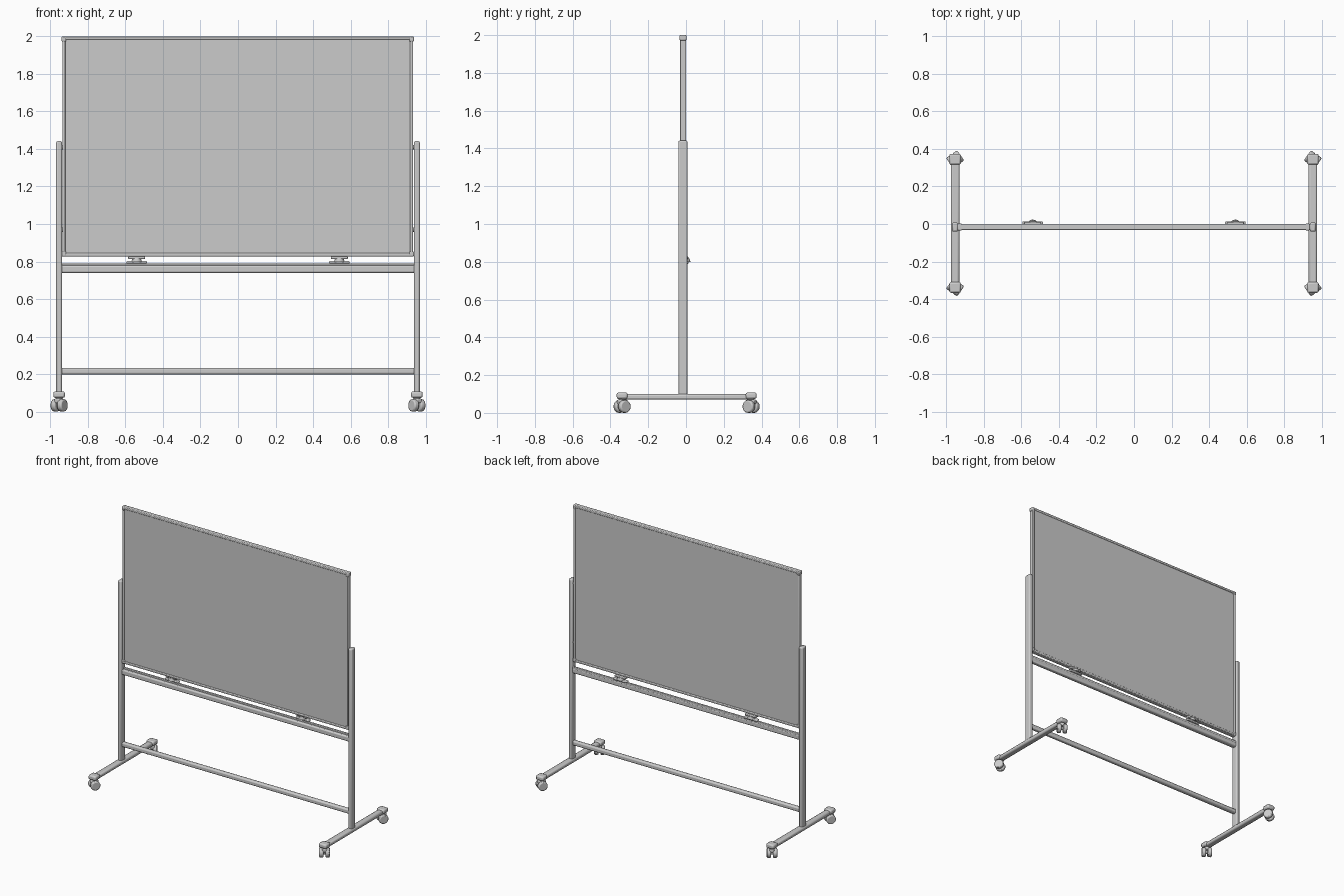
import bpy
import math
from mathutils import Matrix, Vector

cube = bpy.data.objects.get("Cube")
if cube:
    bpy.data.objects.remove(cube, do_unlink=True)

grey = bpy.data.materials.new("light_grey")
grey.use_nodes = True
grey.diffuse_color = (0.6, 0.6, 0.6, 1)
grey.node_tree.nodes["Principled BSDF"].inputs["Base Color"].default_value = (0.6, 0.6, 0.6, 1)

YC = -0.016  # centre plane of the board and posts


def finish(name, bevel=0.0, segments=2):
    ob = bpy.context.object
    ob.name = name
    ob.data.materials.append(grey)
    bpy.ops.object.transform_apply(location=False, rotation=True, scale=True)
    if bevel:
        mod = ob.modifiers.new("Rounding", "BEVEL")
        mod.width = bevel
        mod.segments = segments
    bpy.ops.object.shade_smooth_by_angle(angle=math.radians(35))
    return ob


def box(name, x, y, z, bevel=0.0, turn=0.0):
    """Box from (min, max) ranges on each axis."""
    spans = (x, y, z)
    bpy.ops.mesh.primitive_cube_add(size=1, location=[sum(s) / 2 for s in spans], rotation=(0, 0, turn))
    bpy.context.object.scale = [s[1] - s[0] for s in spans]
    return finish(name, bevel)


def rod(name, a, b, r1, r2=None, sides=12, bevel=0.0):
    """Cylinder or cone between two points."""
    a, b = Vector(a), Vector(b)
    turn = (b - a).to_track_quat("Z", "Y").to_euler()
    bpy.ops.mesh.primitive_cone_add(vertices=sides, radius1=r1, radius2=r1 if r2 is None else r2,
                                    depth=(b - a).length, location=(a + b) / 2, rotation=turn)
    return finish(name, bevel)


# Writing board with a thin raised frame
box("board_panel", (-0.925, 0.922), (YC - 0.012, YC + 0.012), (0.835, 1.99))
for label, z in (("top", 1.991), ("bottom", 0.836)):
    box("frame_" + label, (-0.936, 0.933), (YC - 0.017, YC + 0.017), (z - 0.009, z + 0.009), 0.005)
for label, x in (("right", -0.928), ("left", 0.925)):
    box("frame_" + label, (x - 0.008, x + 0.008), (YC - 0.017, YC + 0.017), (0.83, 1.998), 0.005)
    for height, z in (("top", 1.986), ("bottom", 0.841)):
        box(f"corner_cap_{height}_{label}", (x - 0.012, x + 0.012), (YC - 0.018, YC + 0.018),
            (z - 0.014, z + 0.014), 0.005)

# Rails between the posts
box("upper_rail", (-0.945, 0.945), (YC - 0.017, YC + 0.017), (0.74, 0.778), 0.008)
box("rail_lip", (-0.945, 0.945), (YC + 0.002, YC + 0.016), (0.77, 0.79), 0.004)
box("lower_rail", (-0.945, 0.945), (YC - 0.016, YC + 0.016), (0.199, 0.233), 0.009)

# Locking clips under the board
for label, x in (("right", -0.54), ("left", 0.54)):
    box("clip_base_" + label, (x - 0.055, x + 0.055), (YC, 0.014), (0.788, 0.803), 0.006)
    rod("clip_stem_" + label, (x, -0.004, 0.798), (x, -0.004, 0.818), 0.028, 0.022)
    box("clip_head_" + label, (x - 0.045, x + 0.045), (YC - 0.006, 0.012), (0.813, 0.829), 0.005)

# Posts, feet and casters
for label, side in (("right", -1), ("left", 1)):
    x = side * 0.953
    box("post_" + label, (x - 0.016, x + 0.016), (YC - 0.025, YC + 0.024), (0.08, 1.442), 0.009)
    for z in (0.97, 1.41):
        rod("pivot_" + label, (x - side * 0.03, YC, z), (x, YC, z), 0.012)
    box("foot_" + label, (x - 0.023, x + 0.023), (-0.345, 0.36), (0.07, 0.1), 0.01)
    for end, y in (("front", -0.338), ("back", 0.345)):
        tag = f"{end}_{label}"
        box("caster_mount_" + tag, (x - 0.031, x + 0.031), (y - 0.029, y + 0.029), (0.074, 0.108), 0.01)
        rod("caster_stem_" + tag, (x, y, 0.045), (x, y, 0.08), 0.016)
        # Twin wheels turned at an angle under a small hood
        angle = math.radians(35 * side * (1 if y < 0 else -1))
        axis = Matrix.Rotation(angle, 3, "Z") @ Vector((1, 0, 0))
        hub = Vector((x, y, 0.034))
        rod("caster_axle_" + tag, hub - axis * 0.03, hub + axis * 0.03, 0.012)
        for twin, s in (("inner", -side), ("outer", side)):
            rod(f"caster_wheel_{twin}_{tag}", hub + axis * s * 0.006, hub + axis * s * 0.036,
                0.034, sides=14, bevel=0.007)
        box("caster_hood_" + tag, (x - 0.016, x + 0.016), (y - 0.026, y + 0.026), (0.045, 0.07), 0.006, angle)
